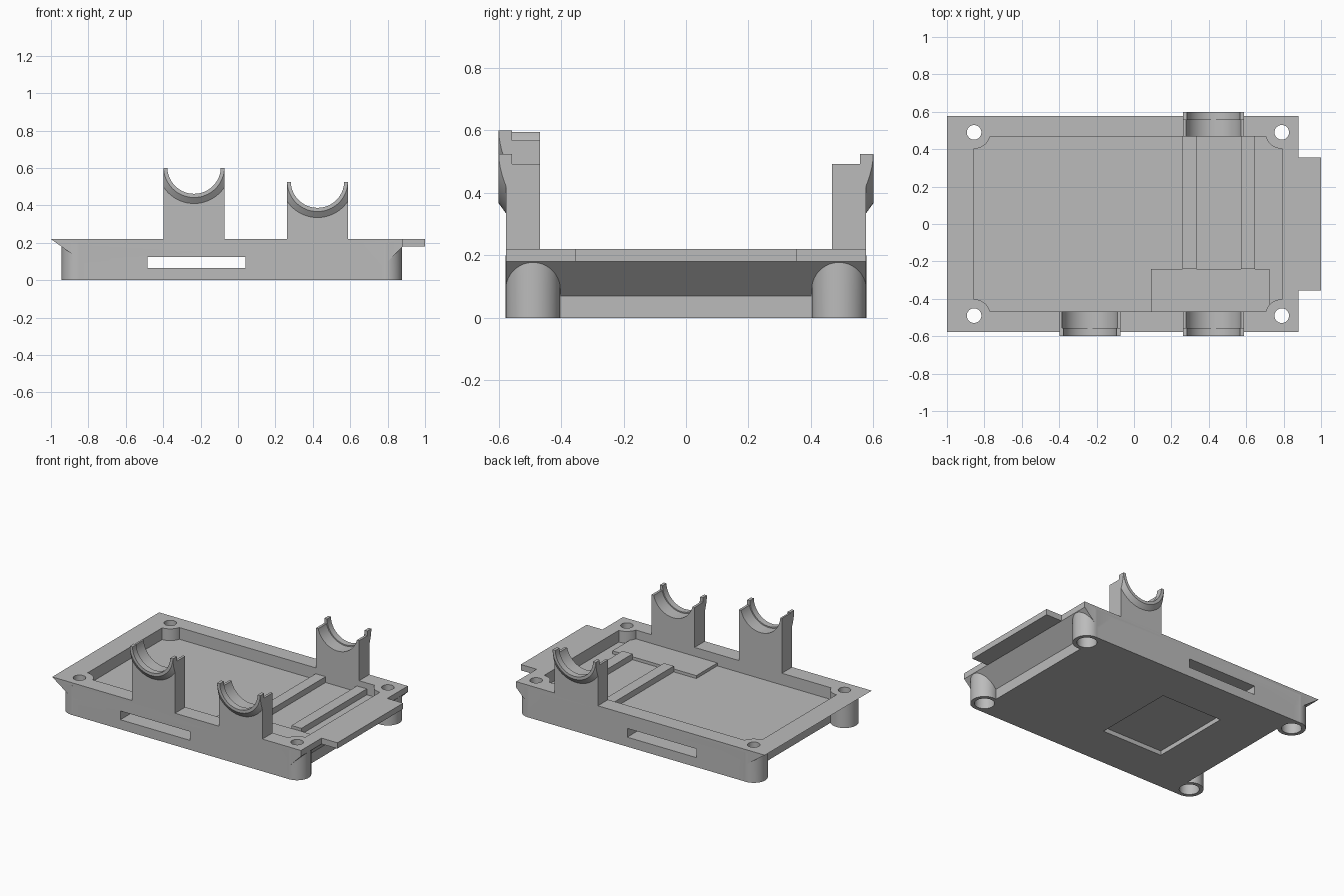
import bpy, bmesh, math
from mathutils import Matrix

cube = bpy.data.objects.get("Cube")
if cube:
    bpy.data.objects.remove(cube, do_unlink=True)

grey = bpy.data.materials.new("plain grey")
grey.use_nodes = True
grey.diffuse_color = (0.5, 0.5, 0.5, 1)
grey.node_tree.nodes["Principled BSDF"].inputs["Base Color"].default_value = (0.5, 0.5, 0.5, 1)


def finish(name, bm):
    bmesh.ops.recalc_face_normals(bm, faces=bm.faces)
    mesh = bpy.data.meshes.new(name)
    bm.to_mesh(mesh)
    bm.free()
    mesh.materials.append(grey)
    ob = bpy.data.objects.new(name, mesh)
    bpy.context.collection.objects.link(ob)
    return ob


def box(name, x, y, z):
    bm = bmesh.new()
    size = [abs(b - a) for a, b in (x, y, z)]
    mid = [(a + b) / 2 for a, b in (x, y, z)]
    bmesh.ops.create_cube(bm, size=1, matrix=Matrix.Translation(mid) @ Matrix.Diagonal((*size, 1)))
    return finish(name, bm)


def round_bar(name, mid, r1, r2, depth, along_y=False):
    """Cylinder or cone; along y, r1 is the +y end."""
    bm = bmesh.new()
    turn = Matrix.Rotation(math.pi / 2 if along_y else 0, 4, "X")
    bmesh.ops.create_cone(bm, cap_ends=True, segments=64, radius1=r1, radius2=r2, depth=depth,
                          matrix=Matrix.Translation(mid) @ turn)
    return finish(name, bm)


def profile_y(name, points, half):
    """Extrude an x-z outline along y."""
    bm = bmesh.new()
    face = bm.faces.new([bm.verts.new((x, -half, z)) for x, z in points])
    moved = bmesh.ops.extrude_face_region(bm, geom=[face])["geom"]
    bmesh.ops.translate(bm, vec=(0, 2 * half, 0),
                        verts=[v for v in moved if isinstance(v, bmesh.types.BMVert)])
    return finish(name, bm)


def combine(target, tool, operation):
    tool.hide_render = True
    mod = target.modifiers.new("cut", "BOOLEAN")
    mod.operation, mod.solver, mod.object = operation, "EXACT", tool
    bpy.context.view_layer.objects.active = target
    bpy.ops.object.modifier_apply(modifier=mod.name)
    bpy.data.objects.remove(tool, do_unlink=True)


def smooth(ob):
    bpy.ops.object.select_all(action="DESELECT")
    ob.select_set(True)
    bpy.context.view_layer.objects.active = ob
    bpy.ops.object.shade_smooth_by_angle(angle=math.radians(30))


RIM, FLOOR, HALF, INNER = 0.22, 0.14, 0.577, 0.467
LEFT, RIGHT = -0.855, 0.79
POST = 0.0875
corners = [(x, y) for x in (LEFT, RIGHT) for y in (-0.49, 0.49)]

# Tray shell with sloping end lips
tray = profile_y("tray", [(-1, RIM), (-0.79, 0.07), (-0.79, 0), (0.77, 0),
                          (0.77, 0.07), (0.88, 0.18), (0.88, RIM)], HALF)

# Long side walls run out to the corner posts
for s in (-1, 1):
    combine(tray, box("side_wall", (LEFT, RIGHT), (s * 0.49, s * HALF), (0, 0.2)), "UNION")
for x, y in corners:
    combine(tray, round_bar("post", (x, y, 0.1), POST, POST, 0.2), "UNION")

# Pocket, leaving round bosses in its corners
pocket = box("pocket", (LEFT, RIGHT), (-INNER, INNER), (FLOOR, 0.4))
for x, y in corners:
    combine(pocket, round_bar("boss", (x, y, 0.25), POST, POST, 0.6), "DIFFERENCE")
combine(tray, pocket, "DIFFERENCE")

# Screw holes with wider bores below
for x, y in corners:
    combine(tray, round_bar("hole", (x, y, 0.1), 0.039, 0.039, 0.6), "DIFFERENCE")
    combine(tray, round_bar("bore", (x, y, 0), 0.062, 0.062, 0.2), "DIFFERENCE")

# Strap slot through the body and shallow recess beneath
combine(tray, box("slot", (-0.485, 0.04), (-1, 1), (0.065, 0.125)), "DIFFERENCE")
combine(tray, box("recess", (-0.45, 0.01), (-0.28, 0.29), (-0.1, 0.03)), "DIFFERENCE")
smooth(tray)

# End tab
box("end_tab", (0.88, 1), (-0.355, 0.355), (0.18, RIM))

# Raised pad and rails on the pocket floor
box("floor_pad", (0.09, 0.725), (-INNER, -0.24), (FLOOR, 0.16))
for name, x in (("inner_rail", 0.26), ("outer_rail", 0.572)):
    box(name, (x, x + 0.075), (-0.24, INNER), (FLOOR, 0.18))


def cradle(name, x, side, centre, tall_arm=False):
    """Upright with a half-round seat and a flared collar on the outside."""
    w = 0.163
    span = (x - w, x + w)
    step, top = side * 0.557, centre - 0.005
    back = box(name, span, (side * INNER, step), (RIM, centre - 0.037))
    if tall_arm:
        combine(back, box("arm", (x - w, x), (side * INNER, step), (RIM, top - 0.005)), "UNION")
    combine(back, round_bar("seat", (x, side * 0.5, centre), 0.151, 0.151, 0.4, True), "DIFFERENCE")

    front = box(name + "_collar", span, (step, side * HALF), (RIM, top))
    radii = (0.163, 0.195) if side > 0 else (0.195, 0.163)
    flare = round_bar("flare", (x, side * 0.5885, centre), *radii, 0.023, True)
    combine(flare, box("trim", span, (side * 0.5, side * 0.7), (0, top)), "INTERSECT")
    combine(front, flare, "UNION")
    combine(front, round_bar("seat", (x, side * 0.5, centre), 0.143, 0.143, 0.4, True), "DIFFERENCE")
    smooth(back)
    smooth(front)


# Three cradles
cradle("front_right_cradle", -0.235, -1, 0.605, True)
cradle("front_left_cradle", 0.425, -1, 0.53)
cradle("back_cradle", 0.425, 1, 0.53)
